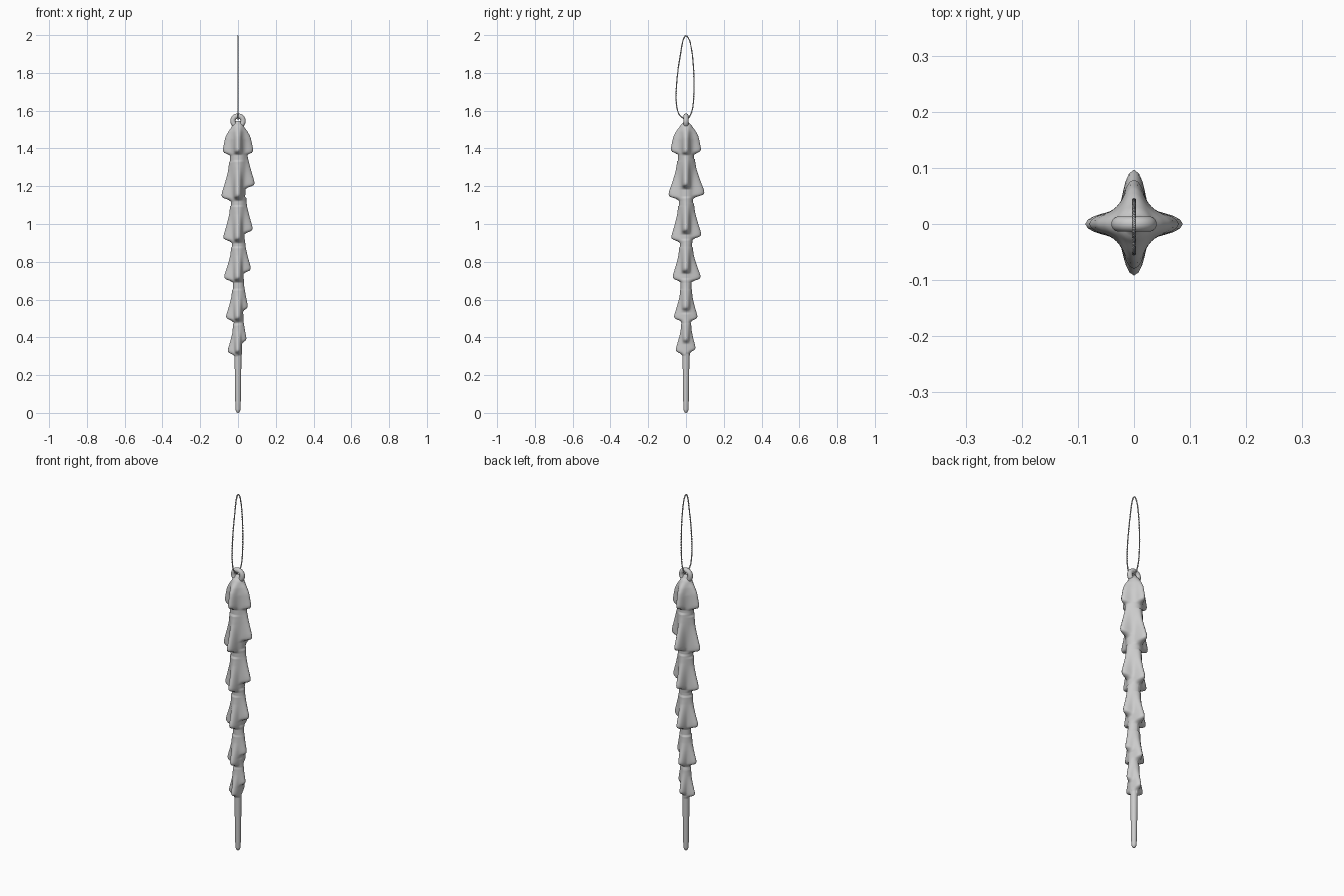
import bpy, bmesh, math
from mathutils import Vector

if "Cube" in bpy.data.objects:
    bpy.data.objects.remove(bpy.data.objects["Cube"])

TAU = math.tau


def interp(table, x):
    """Smoothed interpolation through (x, value) pairs."""
    if x <= table[0][0]:
        return table[0][1]
    for (a, va), (b, vb) in zip(table, table[1:]):
        if x <= b:
            return va + (vb - va) * (x - a) / (b - a)
    return table[-1][1]


# Core radius by height
CORE = [(0, .003), (.004, .009), (.015, .013), (.05, .015), (.3, .019), (.45, .022), (.7, .028),
        (1.0, .036), (1.3, .043), (1.45, .043), (1.49, .036), (1.52, .024), (1.545, .012)]

# Fin tips (height, reach) in the four directions
FINS = {
    0: [(1.38, .08), (1.205, .087), (.965, .077), (.755, .067), (.555, .051), (.385, .044)],
    1: [(1.385, .079), (1.155, .097), (.935, .08), (.71, .077), (.50, .06), (.335, .05)],
    2: [(1.38, .08), (1.14, .087), (.92, .077), (.71, .073), (.50, .063), (.32, .054)],
    3: [(1.385, .08), (1.145, .092), (.92, .077), (.71, .07), (.50, .063), (.325, .054)],
}

# Fin flare: fraction of full reach by distance above the tip
FLARE = [(-.018, 0), (-.01, .3), (-.003, .8), (.005, .97), (.015, 1), (.03, .93), (.05, .79),
         (.08, .58), (.11, .38), (.14, .18), (.17, .05), (.19, 0)]
DOME = [(-.018, 0), (-.01, .3), (-.003, .8), (.005, .97), (.015, 1), (.04, .86), (.08, .62),
        (.11, .3), (.13, .1), (.15, 0)]


def reach(side, z):
    core = interp(CORE, z)
    best = core
    for i, (tip, r) in enumerate(FINS[side]):
        d = z - tip
        if d > 0:
            d /= 1 if i == 0 else 1 - .06 * max(0, i - 1)
        best = max(best, core + (r - core) * interp(DOME if i == 0 else FLARE, d))
    return best


def body_rings(rows, seg):
    levels = [0, .003, .008, .015] + [.02 + 1.525 * i / rows for i in range(rows + 1)]
    for z in levels:
        core = interp(CORE, z) * .96
        reaches = [reach(s, z) for s in range(4)]
        ring = []
        for k in range(seg):
            t = TAU * k / seg
            total = core ** 6
            for s, a in enumerate(reaches):
                d = t - s * TAU / 4
                if math.cos(d) > 0 and a > core * 1.05:
                    b = min(core, .024)
                    e = 1 / math.sqrt((math.cos(d) / a) ** 2 + (math.sin(d) / b) ** 2)
                    total += e ** 6
            r = total ** (1 / 6)
            ring.append((r * math.cos(t), r * math.sin(t), z))
        yield ring


# Icicle body: lofted star section with hooked fins
bm = bmesh.new()
rings = [[bm.verts.new(p) for p in ring] for ring in body_rings(300, 64)]
for lo, hi in zip(rings, rings[1:]):
    for k in range(64):
        n = (k + 1) % 64
        bm.faces.new((lo[k], lo[n], hi[n], hi[k]))
bm.faces.new(rings[0][::-1])
bm.faces.new(rings[-1])
mesh = bpy.data.meshes.new("icicle_body")
bm.to_mesh(mesh)
bm.free()
body = bpy.data.objects.new("icicle_body", mesh)
bpy.context.collection.objects.link(body)
for p in mesh.polygons:
    p.use_smooth = True

# Hanging eyelet
bpy.ops.mesh.primitive_torus_add(major_radius=.027, minor_radius=.0135, major_segments=40,
                                 minor_segments=20, location=(0, 0, 1.545),
                                 rotation=(math.pi / 2, 0, 0))
bpy.context.object.name = "eyelet"
bpy.ops.object.shade_smooth()

# Hanging cord: closed loop path through the eyelet, two twisted strands
PATH = [Vector((0, y, z)) for y, z in [
    (0, 1.555), (.022, 1.575), (.036, 1.62), (.042, 1.70), (.041, 1.80), (.033, 1.90),
    (.019, 1.97), (0, 1.996), (-.016, 1.97), (-.029, 1.90), (-.044, 1.80), (-.052, 1.70),
    (-.050, 1.63), (-.036, 1.58)]]


def spline_point(u):
    n = len(PATH)
    i, f = int(u) % n, u % 1
    p0, p1, p2, p3 = (PATH[(i + j) % n] for j in (-1, 0, 1, 2))
    return .5 * (2 * p1 + (p2 - p0) * f + (2 * p0 - 5 * p1 + 4 * p2 - p3) * f * f
                 + (3 * p1 - p0 - 3 * p2 + p3) * f ** 3)


COUNT, TURNS = 700, 45
X = Vector((1, 0, 0))
for strand in range(2):
    cu = bpy.data.curves.new(f"cord_strand_{strand + 1}", 'CURVE')
    cu.dimensions = '3D'
    cu.bevel_depth = .0019
    cu.bevel_resolution = 1
    sp = cu.splines.new('POLY')
    sp.points.add(COUNT - 1)
    sp.use_cyclic_u = True
    for i in range(COUNT):
        u = len(PATH) * i / COUNT
        c = spline_point(u)
        side = (spline_point(u + .01) - c).normalized().cross(X)
        a = TAU * TURNS * i / COUNT + strand * math.pi
        sp.points[i].co = (*(c + .0018 * (X * math.cos(a) + side * math.sin(a))), 1)
    bpy.context.collection.objects.link(bpy.data.objects.new(cu.name, cu))
